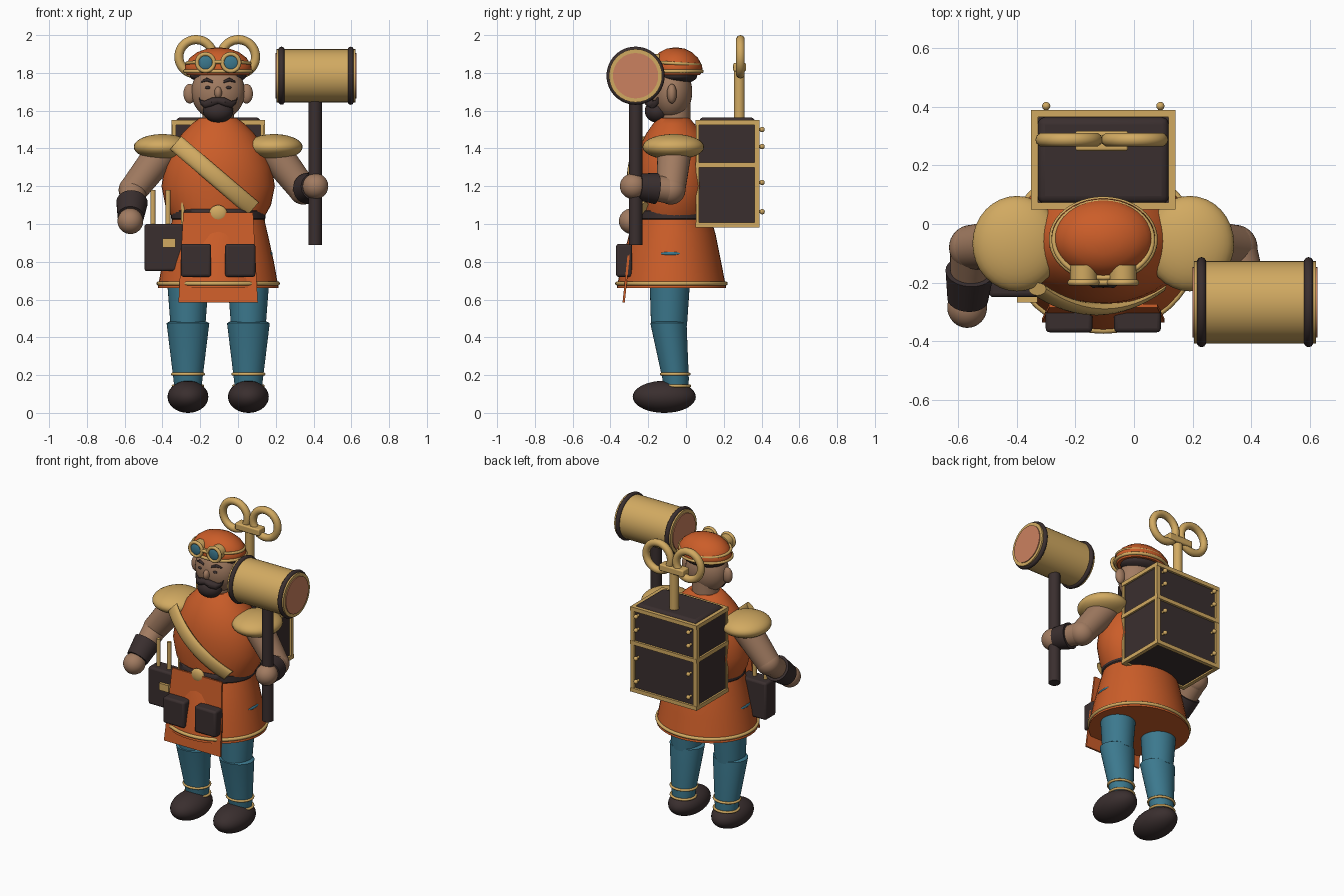
import bpy, bmesh, math
from mathutils import Vector, Matrix

cube = bpy.data.objects.get("Cube")
if cube:
    bpy.data.objects.remove(cube, do_unlink=True)


def material(name, rgb):
    m = bpy.data.materials.new(name)
    m.use_nodes = True
    m.diffuse_color = (*rgb, 1)
    m.node_tree.nodes["Principled BSDF"].inputs["Base Color"].default_value = (*rgb, 1)
    return m


ORANGE = material("orange_cloth", (.60, .11, .022))
GOLD = material("brass", (.64, .40, .12))
DARK = material("dark_leather", (.042, .028, .028))
TEAL = material("teal_cloth", (.045, .19, .27))
SKIN = material("skin", (.36, .20, .12))
COPPER = material("copper", (.60, .22, .115))
CX = -.105  # the figure's own centre line
SIDES = (("left", 1), ("right", -1))


def finish(bm, name, mat, smooth=True, bevel=0):
    bmesh.ops.recalc_face_normals(bm, faces=bm.faces)
    me = bpy.data.meshes.new(name)
    bm.to_mesh(me)
    bm.free()
    ob = bpy.data.objects.new(name, me)
    bpy.context.collection.objects.link(ob)
    me.materials.append(mat)
    if bevel:
        b = ob.modifiers.new("bevel", 'BEVEL')
        b.width, b.segments = bevel, 3
    if smooth:
        bpy.ops.object.select_all(action='DESELECT')
        ob.select_set(True)
        bpy.context.view_layer.objects.active = ob
        bpy.ops.object.shade_smooth_by_angle(angle=math.radians(40))
    return ob


def ball(name, mat, loc, radii):
    bm = bmesh.new()
    bmesh.ops.create_uvsphere(bm, u_segments=32, v_segments=18, radius=1,
                              matrix=Matrix.Translation(loc) @ Matrix.Diagonal((*radii, 1)))
    return finish(bm, name, mat)


def box(name, mat, lo, hi, bevel=0):
    lo, hi = Vector(lo), Vector(hi)
    bm = bmesh.new()
    bmesh.ops.create_cube(bm, size=1, matrix=Matrix.Translation((lo + hi) / 2)
                          @ Matrix.Diagonal((*(hi - lo), 1)))
    return finish(bm, name, mat, bool(bevel), bevel)


def rod(name, mat, a, b, r1, r2=None):
    a, b = Vector(a), Vector(b)
    rot = (b - a).to_track_quat('Z', 'Y').to_matrix().to_4x4()
    bm = bmesh.new()
    bmesh.ops.create_cone(bm, cap_ends=True, segments=32, radius1=r1, radius2=r2 or r1,
                          depth=(b - a).length, matrix=Matrix.Translation((a + b) / 2) @ rot)
    return finish(bm, name, mat)


def loft(name, mat, sections, n=40):
    """Skin elliptical sections given as (centre, half axis u, half axis v)."""
    bm = bmesh.new()
    rings = []
    for c, u, v in sections:
        angles = [2 * math.pi * i / n for i in range(n)]
        rings.append([bm.verts.new(Vector(c) + Vector(u) * math.cos(t) + Vector(v) * math.sin(t))
                      for t in angles])
    for p, q in zip(rings, rings[1:]):
        for i in range(n):
            bm.faces.new((p[i], p[(i + 1) % n], q[(i + 1) % n], q[i]))
    bm.faces.new(rings[0])
    bm.faces.new(rings[-1])
    return finish(bm, name, mat)


def lathe(name, mat, x, profile):
    """Profile rows: height, half width, half depth, depth centre."""
    return loft(name, mat, [((x, cy, z), (rx, 0, 0), (0, ry, 0)) for z, rx, ry, cy in profile])


def hoop(name, mat, loc, rx, ry, r, axis='Z', tilt=0):
    turn = {'X': Matrix.Rotation(math.pi / 2, 4, 'Y'), 'Z': Matrix.Rotation(tilt, 4, 'X'),
            'Y': Matrix.Rotation(math.pi / 2, 4, 'X')}[axis]
    bm = bmesh.new()
    n, m = 48, 10
    g = []
    for i in range(n):
        a = 2 * math.pi * i / n
        d = Vector((math.cos(a), math.sin(a), 0))
        ctr = Vector((d.x * rx, d.y * ry, 0))
        g.append([bm.verts.new(Vector(loc) + turn @ (ctr + d * r * math.cos(b) + Vector((0, 0, r * math.sin(b)))))
                  for b in (2 * math.pi * j / m for j in range(m))])
    for i in range(n):
        for j in range(m):
            p, q, k = g[i], g[(i + 1) % n], (j + 1) % m
            bm.faces.new((p[j], q[j], q[k], p[k]))
    return finish(bm, name, mat)


# Tunic: torso, skirt, hem and belt
lathe("torso", ORANGE, CX, [(1.02, .235, .19, -.07), (1.1, .28, .205, -.06), (1.2, .3, .215, -.06),
                            (1.3, .285, .21, -.06), (1.4, .25, .19, -.06), (1.48, .19, .15, -.06),
                            (1.53, .14, .11, -.065), (1.56, .1, .085, -.065)])
lathe("skirt", ORANGE, CX, [(.66, .32, .29, -.077), (.8, .295, .263, -.077),
                            (.95, .262, .228, -.072), (1.06, .235, .19, -.07)])
hoop("hem_trim", GOLD, (CX, -.077, .685), .316, .287, .011)
lathe("belt", DARK, CX, [(1.02, .24, .2, -.07), (1.03, .25, .208, -.07),
                         (1.07, .25, .208, -.07), (1.08, .24, .2, -.07)])
ball("belt_buckle", GOLD, (CX, -.275, 1.055), (.048, .02, .045))

# Apron with two pockets
bm = bmesh.new()
bmesh.ops.create_cube(bm, size=1)
for v in bm.verts:
    top = v.co.z > 0
    v.co = Vector((CX + v.co.x * (.37 if top else .42),
                   (-.28 if top else -.33) + v.co.y * .012, 1.06 if top else .585))
finish(bm, "apron", ORANGE, False)
for name, s in SIDES:
    x = CX + s * .117
    box(name + "_apron_pocket", DARK, (x - .08, -.37, .72), (x + .08, -.285, .895), .014)
    ball(name + "_skirt_slit", TEAL, (CX + s * .274, -.08, .843), (.015, .055, .012))

# Chest sash following the torso
sash = []
for i in range(17):
    t = i / 16
    x = -.33 + .41 * t
    sash.append(((x, -.29 + 1.7 * (x + .13) ** 2, 1.43 - .35 * t), (.03, 0, .035), (0, .022, 0)))
loft("chest_sash", GOLD, sash, 16)

# Legs and shoes
for name, s in SIDES:
    x = CX + s * .16
    lathe(name + "_thigh", TEAL, x, [(.46, .092, .095, -.09), (.72, .112, .108, -.085)])
    lathe(name + "_shin", TEAL, x, [(.12, .07, .065, -.053), (.18, .077, .07, -.055),
                                    (.475, .113, .096, -.093), (.485, .095, .085, -.093)])
    hoop(name + "_upper_ankle_ring", GOLD, (x, -.057, .205), .082, .074, .008)
    hoop(name + "_lower_ankle_ring", GOLD, (x, -.05, .143), .078, .07, .008)
    ball(name + "_shoe", DARK, (x, -.115, .085), (.108, .167, .085))

# Arms: mirrored upper arms, posed forearms
hands = {"left": Vector((.41, -.28, 1.2)), "right": Vector((-.57, -.285, 1.015))}
for name, s in SIDES:
    shoulder = Vector((CX + s * .28, -.06, 1.4))
    elbow = Vector((CX + s * .45, -.08, 1.18))
    hand = hands[name]
    ball(name + "_shoulder_pad", GOLD, (CX + s * .295, -.067, 1.408), (.152, .163, .068))
    rod(name + "_upper_arm", SKIN, shoulder, elbow, .092, .076)
    ball(name + "_elbow", SKIN, elbow, (.077,) * 3)
    rod(name + "_forearm", SKIN, elbow, hand, .074, .055)
    rod(name + "_cuff", DARK, elbow.lerp(hand, .4), elbow.lerp(hand, .86), .083, .07)
    ball(name + "_hand", SKIN, hand, (.068, .07, .068))

# Mallet
HX, HY, HZ = .408, -.267, 1.785
rod("mallet_handle", DARK, (HX, HY, .89), (HX, HY, 1.68), .036)
rod("mallet_head", GOLD, (.205, HY, HZ), (.622, HY, HZ), .141)
for name, s in SIDES:
    x = .4135 + s * .183
    hoop(name + "_mallet_band", DARK, (x, HY, HZ), .138, .138, .016, 'X')
    rod(name + "_mallet_face", COPPER, (.4135 + s * .2, HY, HZ), (.4135 + s * .214, HY, HZ), .12)

# Tool pouch on the hip
box("tool_pouch", DARK, (-.495, -.25, .75), (-.29, -.14, 1.0), .014)
box("pouch_latch", GOLD, (-.4, -.268, .875), (-.33, -.248, .922))
for i in range(3):
    x = -.45 + .08 * i
    rod("pouch_tool_%d" % (i + 1), GOLD, (x, -.2, .95), (x, -.2, 1.18), .013)

# Backpack with brass frame and rivets
box("backpack", DARK, (CX - .235, .06, .992), (CX + .235, .375, 1.53))
box("backpack_lid", DARK, (CX - .224, .07, 1.5), (CX + .224, .365, 1.565), .025)
for name, z in (("bottom", .995), ("middle", 1.312), ("top", 1.538)):
    for s in (1, -1):
        x = CX + s * .235
        box(name + "_side_rail", GOLD, (x - .012, .05, z - .013), (x + .012, .39, z + .013))
    for y in (.062, .378):
        box(name + "_cross_rail", GOLD, (CX - .247, y - .012, z - .013), (CX + .247, y + .012, z + .013))
for name, s in SIDES:
    x = CX + s * .233
    box(name + "_back_post", GOLD, (x - .014, .362, .99), (x + .014, .388, 1.54))
    box(name + "_front_post", GOLD, (x - .01, .052, .99), (x + .01, .068, 1.54))
    for z in (1.065, 1.22, 1.41, 1.5):
        rod(name + "_rivet_stem", GOLD, (CX + s * .195, .37, z), (CX + s * .195, .4, z), .008)
        ball(name + "_rivet", GOLD, (CX + s * .195, .403, z), (.014,) * 3)

# Winding key
KX = -.11
rod("key_shaft", GOLD, (KX, .282, 1.54), (KX, .282, 1.83), .029)
box("key_crossbar", GOLD, (KX - .09, .25, 1.808), (KX + .09, .318, 1.852), .008)
for name, s in SIDES:
    hoop(name + "_key_loop", GOLD, (KX + s * .112, .288, 1.885), .091, .091, .024, 'Y')

# Head and face
rod("neck", SKIN, (CX, -.06, 1.5), (CX, -.06, 1.7), .083)
ball("head", SKIN, (CX, -.075, 1.7), (.142, .108, .15))
ball("nose", SKIN, (CX, -.183, 1.695), (.02, .025, .032))
ball("beard", DARK, (CX, -.15, 1.598), (.08, .068, .062))
ball("hair", DARK, (CX, -.045, 1.785), (.15, .105, .045))
for name, s in SIDES:
    ball(name + "_ear", SKIN, (CX + s * .15, -.075, 1.69), (.034, .026, .052))
    ball(name + "_eye", DARK, (CX + s * .055, -.172, 1.722), (.015, .009, .008))
    loft(name + "_eyebrow", DARK, [((CX + s * x, y, z), (0, 0, r), (0, r, 0)) for x, y, z, r in
                                   ((.028, -.172, 1.752, .007), (.06, -.168, 1.765, .01),
                                    (.092, -.15, 1.752, .004))], 12)
    loft(name + "_moustache", DARK, [((CX + s * x, y, z), (0, 0, r), (0, r, 0)) for x, y, z, r in
                                     ((0, -.195, 1.653, .018), (.035, -.195, 1.645, .024),
                                      (.07, -.175, 1.632, .02), (.092, -.155, 1.645, .012),
                                      (.102, -.15, 1.667, .004))], 12)

# Cap and goggles
lathe("cap", ORANGE, CX, [(1.79, .165, .125, -.05), (1.81, .178, .138, -.05), (1.84, .175, .135, -.05),
                          (1.88, .15, .115, -.052), (1.91, .11, .085, -.055),
                          (1.928, .06, .048, -.055), (1.934, .015, .012, -.055)])
hoop("cap_trim", GOLD, (CX, -.053, 1.808), .176, .137, .01)
hoop("goggle_strap", GOLD, (CX, -.054, 1.85), .168, .13, .009, tilt=math.radians(-4))
for name, s in SIDES:
    x = CX + s * .067
    rod(name + "_goggle_cup", GOLD, (x, -.14, 1.855), (x, -.2, 1.855), .046)
    hoop(name + "_goggle_rim", GOLD, (x, -.2, 1.855), .045, .045, .011, 'Y')
    ball(name + "_goggle_lens", TEAL, (x, -.198, 1.855), (.041, .012, .041))
rod("goggle_bridge", GOLD, (CX - .03, -.2, 1.858), (CX + .03, -.2, 1.858), .01)
